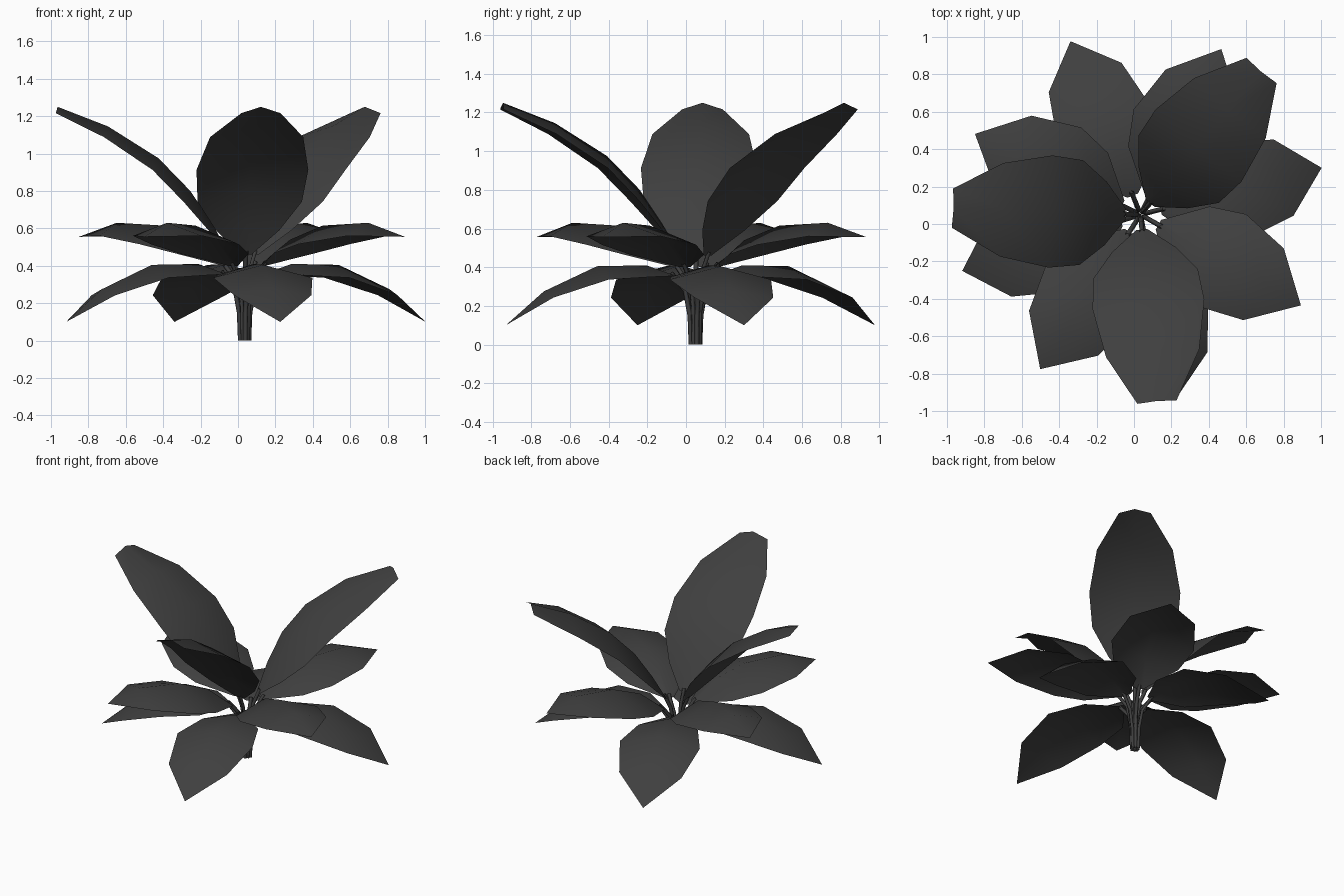
import bpy, bmesh, math
from mathutils import Vector

if "Cube" in bpy.data.objects:
    bpy.data.objects.remove(bpy.data.objects["Cube"])

CENTRE = Vector((0.035, 0.05, 0))

dark = bpy.data.materials.new("dark_leaf")
dark.diffuse_color = (0.05, 0.05, 0.05, 1)
dark.use_nodes = True
dark.node_tree.nodes["Principled BSDF"].inputs["Base Color"].default_value = dark.diffuse_color

# Tiers: stem path (radius, height), blade rings (radius, height, half width, droop), headings
TIERS = {
    "upper": ([(0.012, 0), (0.02, 0.22), (0.045, 0.38), (0.09, 0.48)],
              [(0.08, 0.46, 0.03, 0.0), (0.17, 0.62, 0.17, 0.04), (0.29, 0.8, 0.28, 0.07),
               (0.46, 0.975, 0.30, 0.07), (0.73, 1.145, 0.25, 0.06), (1.00, 1.25, 0.105, 0.035)],
              [178, 50, -85]),
    "middle": ([(0.02, 0), (0.025, 0.18), (0.05, 0.32), (0.13, 0.42)],
               [(0.11, 0.40, 0.03, 0.0), (0.28, 0.54, 0.22, 0.08), (0.48, 0.615, 0.28, 0.10),
                (0.76, 0.63, 0.22, 0.07), (0.985, 0.555, 0, 0)],
               [154, 64, -29.5, 237]),
    "lower": ([(0.024, 0), (0.03, 0.15), (0.055, 0.28), (0.13, 0.37)],
              [(0.11, 0.355, 0.03, 0.0), (0.26, 0.41, 0.2, 0.06), (0.52, 0.405, 0.27, 0.07),
               (0.80, 0.275, 0.21, 0.035), (1.0, 0.10, 0, 0)],
              [112, 14.5, 197.5, 281]),
}


def finish(bm, name):
    mesh = bpy.data.meshes.new(name)
    for f in bm.faces:
        f.smooth = True
    bm.to_mesh(mesh)
    bm.free()
    mesh.materials.append(dark)
    bpy.context.collection.objects.link(bpy.data.objects.new(name, mesh))


def tangent(pts, i):
    return (pts[min(i + 1, len(pts) - 1)] - pts[max(i - 1, 0)]).normalized()


def leaf(name, stem, rings, heading):
    a = math.radians(heading)
    out = Vector((math.cos(a), math.sin(a), 0))
    side = Vector((-math.sin(a), math.cos(a), 0))
    up = Vector((0, 0, 1))

    # Arched blade: midrib with drooping edges
    bm = bmesh.new()
    mids = [CENTRE + out * p[0] + up * p[1] for p in rings]
    prev = None
    for i, (mid, (_, _, half, droop)) in enumerate(zip(mids, rings)):
        normal = tangent(mids, i).cross(side).normalized()
        drop = (-normal * 0.5 - up * 0.5) * droop
        m = bm.verts.new(mid)
        if half:
            row = [bm.verts.new(mid + side * half + drop), m,
                   bm.verts.new(mid - side * half + drop)]
        else:
            row = [m, m, m]
        if prev:
            for k in (0, 1):
                face = [prev[k], prev[k + 1], row[k + 1]]
                if half:
                    face.append(row[k])
                bm.faces.new(face)
        prev = row
    finish(bm, name + "_blade")

    # Four-sided stalk rising from the base
    bm = bmesh.new()
    pts = [CENTRE + out * r + up * z for r, z in stem]
    prev = None
    for i, p in enumerate(pts):
        n = up.copy() if i else -out
        n = tangent(pts, i).cross(side).normalized()
        if i == 0:
            n = -out
        row = [bm.verts.new(p + d * 0.013) for d in (side, n, -side, -n)]
        if prev:
            for k in range(4):
                j = (k + 1) % 4
                bm.faces.new((prev[k], prev[j], row[j], row[k]))
        prev = row
    bmesh.ops.recalc_face_normals(bm, faces=bm.faces)
    finish(bm, name + "_stalk")


for tier, (stem, rings, headings) in TIERS.items():
    for n, heading in enumerate(headings):
        leaf(f"{tier}_leaf_{n + 1}", stem, rings, heading)
